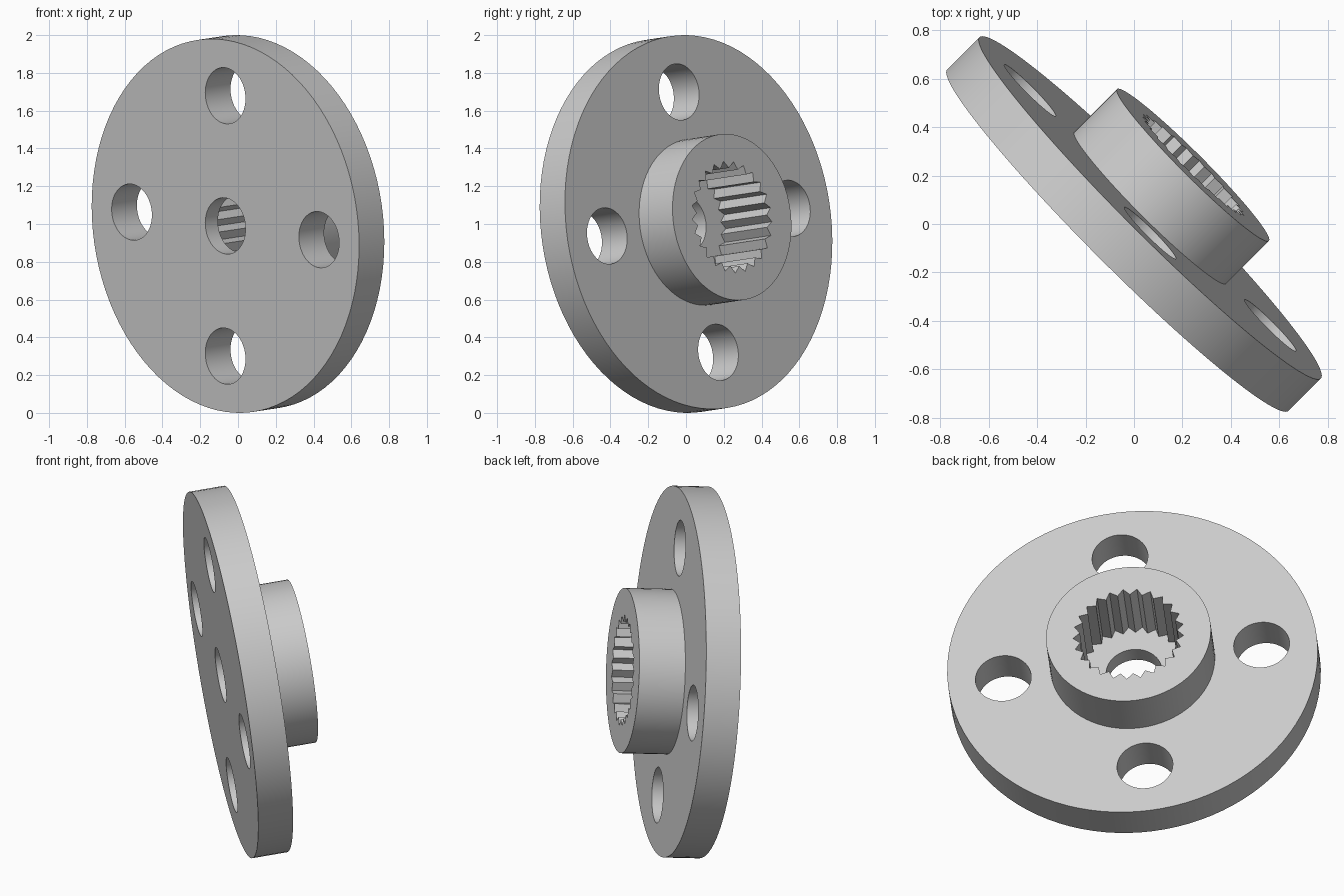
import bpy, bmesh, math
from mathutils import Matrix, Vector

cube = bpy.data.objects.get("Cube")
if cube:
    bpy.data.objects.remove(cube, do_unlink=True)

# Sizes along the hub axis, measured from the middle of the plate
PLATE_R, PLATE_H = 0.9955, 0.095
BOSS_R, BOSS_TOP = 0.443, 0.346
HOLE_R, BOLT_CIRCLE = 0.15, 0.697
TEETH, ROOT_R, TIP_R = 25, 0.298, 0.262

grey = bpy.data.materials.new("plain_grey")
grey.use_nodes = True
grey.diffuse_color = (0.6, 0.6, 0.6, 1)
grey.node_tree.nodes["Principled BSDF"].inputs["Base Color"].default_value = (0.6, 0.6, 0.6, 1)


def ring(radius, n, centre=(0, 0)):
    return [(centre[0] + radius * math.cos(2 * math.pi * i / n),
             centre[1] + radius * math.sin(2 * math.pi * i / n)) for i in range(n)]


def prisms(name, outlines):
    """One object holding an upright prism for each (points, bottom, top)."""
    bm = bmesh.new()
    for points, z0, z1 in outlines:
        low = [bm.verts.new((x, y, z0)) for x, y in points]
        high = [bm.verts.new((x, y, z1)) for x, y in points]
        bm.faces.new(low[::-1])
        bm.faces.new(high)
        for i in range(len(points)):
            j = (i + 1) % len(points)
            bm.faces.new((low[i], low[j], high[j], high[i]))
    mesh = bpy.data.meshes.new(name)
    bm.to_mesh(mesh)
    bm.free()
    mesh.materials.append(grey)
    ob = bpy.data.objects.new(name, mesh)
    bpy.context.collection.objects.link(ob)
    return ob


# Round plate, with the raised boss joined to it
hub = prisms("flanged_hub", [(ring(PLATE_R, 96), -PLATE_H, PLATE_H)])
boss = prisms("boss", [(ring(BOSS_R, 72), 0.03, BOSS_TOP)])

# Four bolt holes and the centre screw hole
centres = [(0, 0)] + ring(BOLT_CIRCLE, 4)
holes = prisms("hole_cutter", [(ring(HOLE_R, 48, c), -0.2, 0.2) for c in centres])

# Toothed socket, stopping halfway through the plate
spline = []
for i in range(TEETH * 2):
    r = TIP_R if i % 2 else ROOT_R
    a = math.pi * i / TEETH
    spline.append((r * math.cos(a), r * math.sin(a)))
socket = prisms("socket_cutter", [(spline, 0.0, 0.5)])

for tool, operation in ((boss, 'UNION'), (socket, 'DIFFERENCE'), (holes, 'DIFFERENCE')):
    tool.hide_render = True
    mod = hub.modifiers.new(tool.name, 'BOOLEAN')
    mod.object, mod.operation, mod.solver = tool, operation, 'EXACT'

# Apply the cuts and drop the helpers
bpy.context.view_layer.update()
depsgraph = bpy.context.evaluated_depsgraph_get()
result = bpy.data.meshes.new_from_object(hub.evaluated_get(depsgraph))
hub.modifiers.clear()
hub.data = result
for tool in (boss, socket, holes):
    bpy.data.objects.remove(tool, do_unlink=True)

# Stand the hub on its rim, turned and leaning slightly
axis = Vector((0.703, 0.703, 0.106)).normalized()
up = Vector((0, -0.149, 0.989))
up = (up - axis * up.dot(axis)).normalized()
side = axis.cross(up)
turn = Matrix((up, side, axis)).transposed().to_4x4()
hub.data.transform(Matrix.Translation((0, 0, 1)) @ turn)

# Smooth the round walls, keep rims and teeth sharp
bpy.ops.object.select_all(action='DESELECT')
hub.select_set(True)
bpy.context.view_layer.objects.active = hub
bpy.ops.object.shade_smooth_by_angle(angle=math.radians(20))
